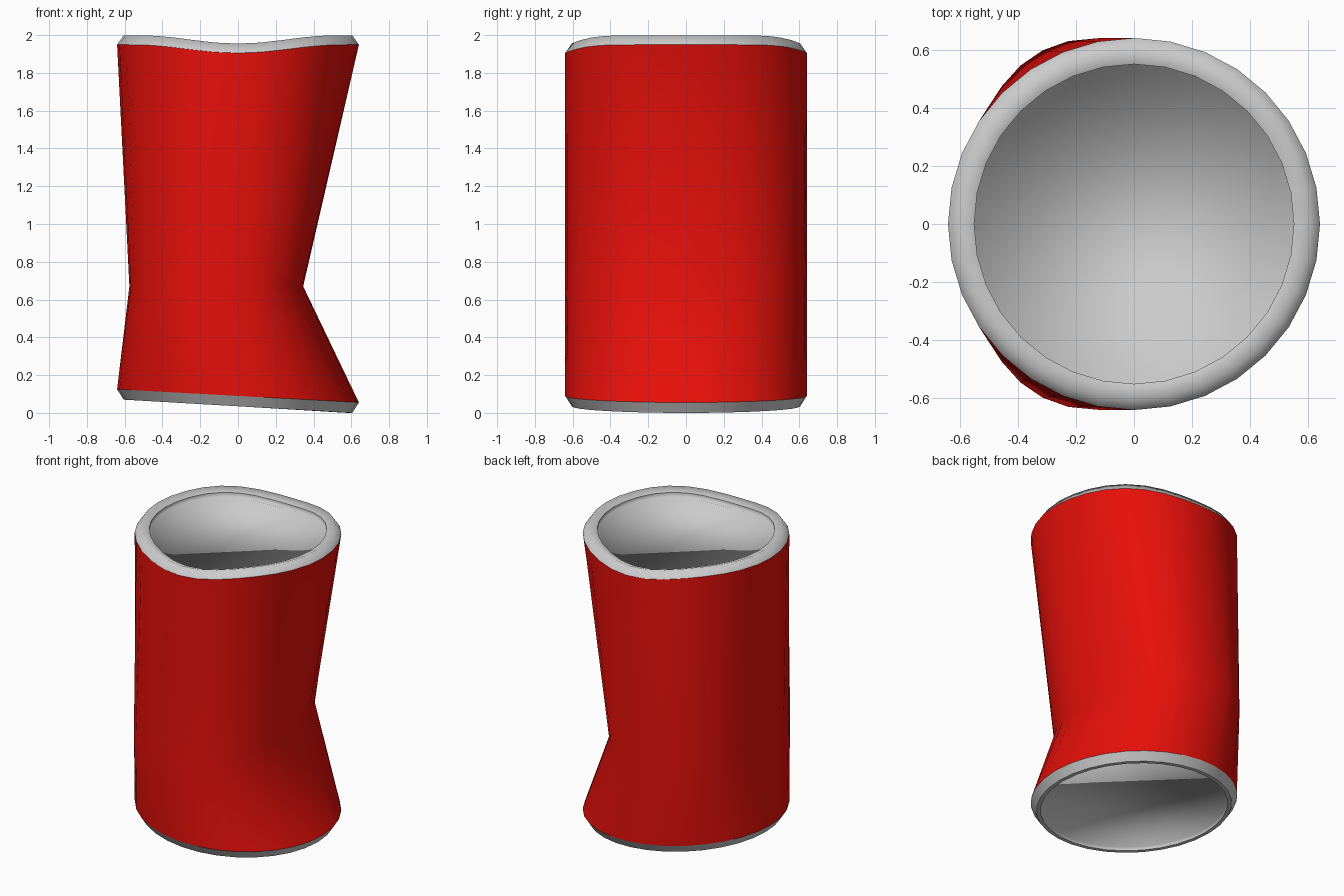
import bpy
import bmesh
from math import cos, sin, pi, copysign

if "Cube" in bpy.data.objects:
    bpy.data.objects.remove(bpy.data.objects["Cube"])

SEGMENTS = 32
RADIUS = 0.64


def top_z(c):
    # Upper edge dips at front and back
    return 1.905 + 0.022 * (1 - cos(pi * min(1, abs(c) * RADIUS / 0.55)))


def bottom_z(c):
    # Lower edge is tilted sideways
    return 0.09 - 0.035 * c


def ring(radius, height, offset=0.0):
    pts = []
    for i in range(SEGMENTS):
        a = 2 * pi * i / SEGMENTS
        pts.append((radius * cos(a), radius * sin(a), height(cos(a)) + offset))
    return pts


def dent_ring(z):
    # Pinched ring: a squarish oval, squarer on the dented right side
    pts = []
    for i in range(SEGMENTS):
        a = 2 * pi * i / SEGMENTS
        c, s = cos(a), sin(a)
        n = 2.6 if c > 0 else 2.3
        pts.append((-0.115 + 0.46 * copysign(abs(c) ** (2 / n), c),
                    RADIUS * copysign(abs(s) ** (2 / n), s), z))
    return pts


def loft(name, rings, cap=False, sharp_rings=(), flip=False, material=None):
    bm = bmesh.new()
    loops = [[bm.verts.new(p) for p in r] for r in rings]
    for lo, hi in zip(loops, loops[1:]):
        for i in range(SEGMENTS):
            j = (i + 1) % SEGMENTS
            bm.faces.new((lo[i], lo[j], hi[j], hi[i]))
    if cap:
        bm.faces.new(loops[-1])
    for f in bm.faces:
        f.smooth = True
    for k in sharp_rings:
        r = loops[k]
        for i in range(SEGMENTS):
            bm.edges.get((r[i], r[(i + 1) % SEGMENTS])).smooth = False
    if flip:
        bmesh.ops.reverse_faces(bm, faces=bm.faces[:])
    mesh = bpy.data.meshes.new(name)
    bm.to_mesh(mesh)
    bm.free()
    obj = bpy.data.objects.new(name, mesh)
    bpy.context.collection.objects.link(obj)
    if material:
        mesh.materials.append(material)
    return obj


red = bpy.data.materials.new("red_paint")
red.diffuse_color = (0.8, 0.005, 0.003, 1)
red.use_nodes = True
red.node_tree.nodes["Principled BSDF"].inputs["Base Color"].default_value = red.diffuse_color

# Crushed body
loft("can_body", [ring(RADIUS, bottom_z), dent_ring(0.67), ring(RADIUS, top_z)],
     material=red)

# Rounded upper rim with a slightly recessed lid
top = [(RADIUS, 0), (0.605, 0.05), (0.55, 0.03), (0.55, 0.0)]
loft("top_end", [ring(r, top_z, d) for r, d in top], cap=True, sharp_rings=(2,))

# Narrow lower rim with a slightly recessed base
base = [(RADIUS, 0), (0.605, -0.055), (0.58, -0.055), (0.58, -0.03)]
loft("bottom_end", [ring(r, bottom_z, d) for r, d in base], cap=True,
     sharp_rings=(1, 2), flip=True)
